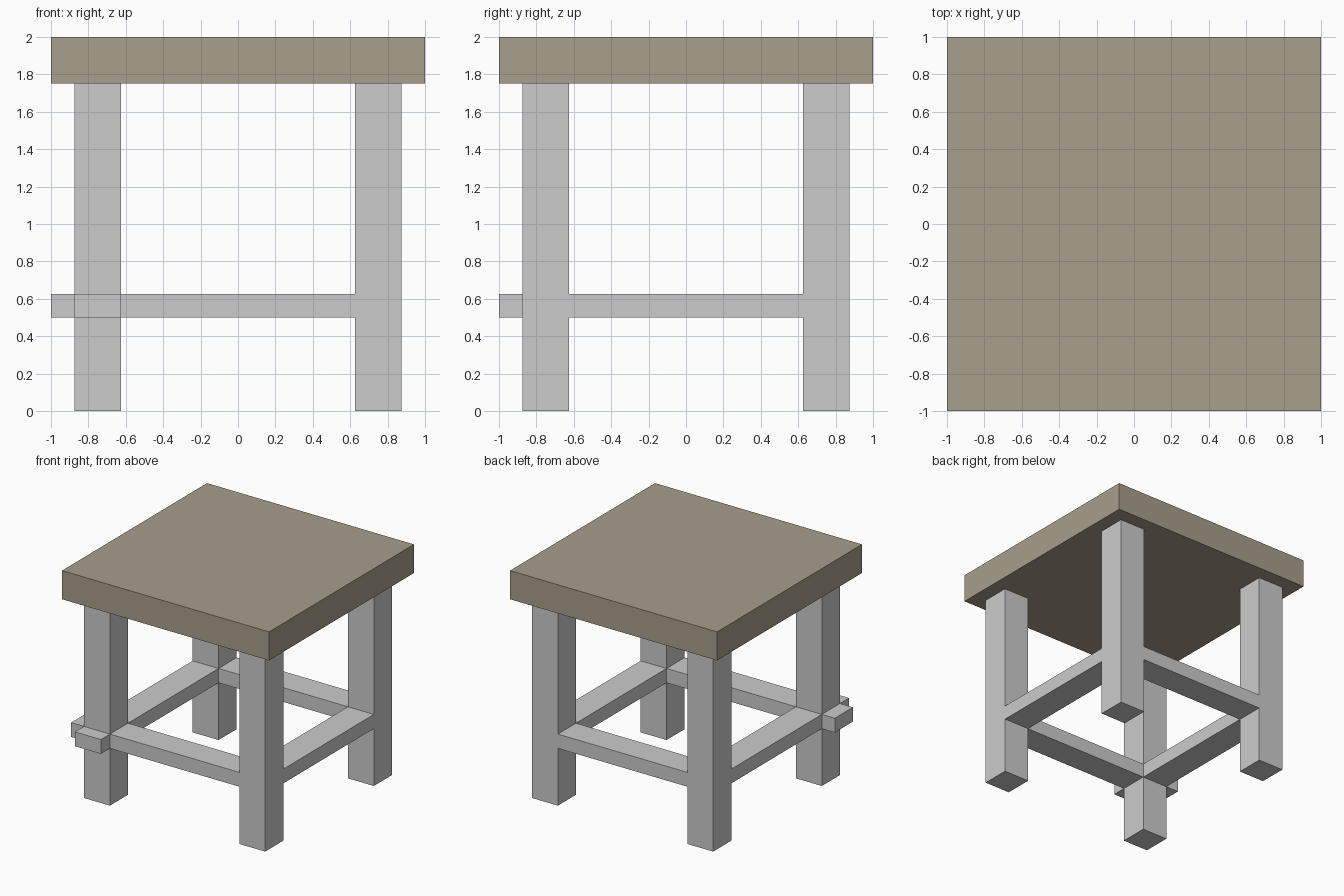
import bpy

if "Cube" in bpy.data.objects:
    bpy.data.objects.remove(bpy.data.objects["Cube"])


def material(name, rgb):
    m = bpy.data.materials.new(name)
    m.diffuse_color = (*rgb, 1)
    m.use_nodes = True
    m.node_tree.nodes["Principled BSDF"].inputs["Base Color"].default_value = m.diffuse_color
    return m


def box(name, lo, hi, mat):
    """Axis-aligned box between two opposite corners."""
    bpy.ops.mesh.primitive_cube_add(size=1)
    ob = bpy.context.object
    ob.name = name
    ob.location = [(a + b) / 2 for a, b in zip(lo, hi)]
    ob.scale = [b - a for a, b in zip(lo, hi)]
    bpy.ops.object.transform_apply(location=True, rotation=False, scale=True)
    ob.data.materials.append(mat)
    return ob


tan = material("tan_wood", (0.392, 0.345, 0.262))
grey = material("light_grey", (0.604, 0.604, 0.604))

INNER, OUTER = 0.625, 0.875   # leg faces measured from the centre
LOW, HIGH = 0.5, 0.625        # rail heights
SEAT = 1.75                   # underside of the seat

# Seat slab
box("seat", (-1, -1, SEAT), (1, 1, 2), tan)

# Four square legs
for y_name, sy in (("front", -1), ("back", 1)):
    for x_name, sx in (("left", -1), ("right", 1)):
        x, y = sx * 0.75, sy * 0.75
        box(f"{y_name}_{x_name}_leg", (x - 0.125, y - 0.125, 0),
            (x + 0.125, y + 0.125, SEAT), grey)

# Front and left rails run through the front left leg and stick out
box("front_rail", (-1, -OUTER, LOW), (INNER, -INNER, HIGH), grey)
box("left_rail", (-OUTER, -1, LOW), (-INNER, INNER, HIGH), grey)

# Back and right rails stop at the legs
box("back_rail", (-INNER, INNER, LOW), (INNER, OUTER, HIGH), grey)
box("right_rail", (INNER, -INNER, LOW), (OUTER, INNER, HIGH), grey)
